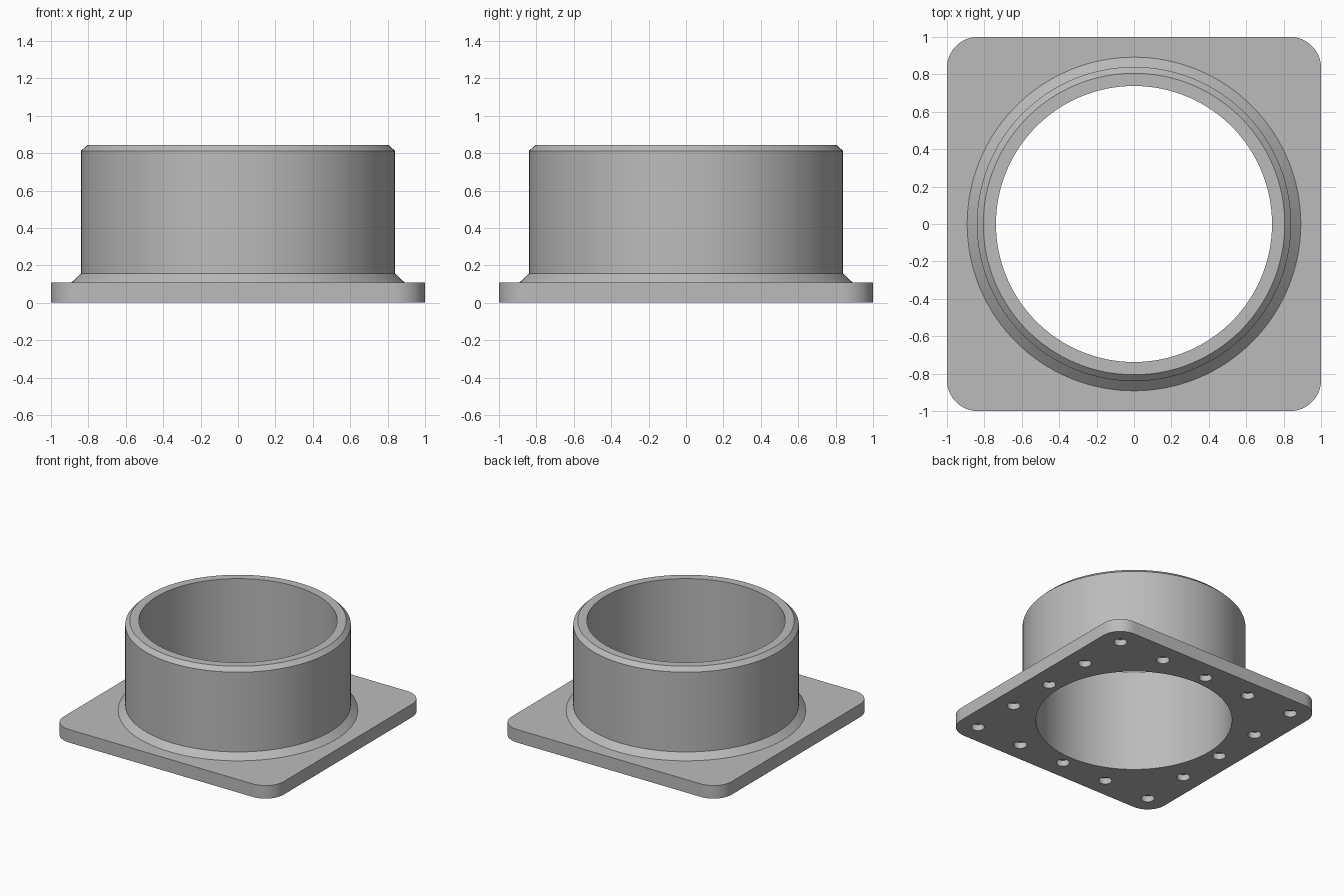
import bpy, bmesh, math

if "Cube" in bpy.data.objects:
    bpy.data.objects.remove(bpy.data.objects["Cube"])

PLATE_TOP = 0.107
CORNER = 0.165          # plate corner radius
BORE = 0.738            # radius of the through opening
HOLE_R, HOLE_DEPTH = 0.05, 0.05

grey = bpy.data.materials.new("grey metal")
grey.diffuse_color = (0.5, 0.5, 0.5, 1)
grey.use_nodes = True
grey.node_tree.nodes["Principled BSDF"].inputs["Base Color"].default_value = grey.diffuse_color


def make_object(name, bm):
    bmesh.ops.recalc_face_normals(bm, faces=bm.faces)
    mesh = bpy.data.meshes.new(name)
    bm.to_mesh(mesh)
    bm.free()
    mesh.materials.append(grey)
    ob = bpy.data.objects.new(name, mesh)
    bpy.context.collection.objects.link(ob)
    return ob


def stack(name, rings):
    """Closed solid skinned through rings of points, capped at both ends."""
    bm = bmesh.new()
    loops = [[bm.verts.new(p) for p in ring] for ring in rings]
    n = len(loops[0])
    for a, b in zip(loops, loops[1:]):
        for i in range(n):
            j = (i + 1) % n
            bm.faces.new((a[i], a[j], b[j], b[i]))
    bm.faces.new(loops[0])
    bm.faces.new(loops[-1])
    return make_object(name, bm)


def circle(r, z, n, cx=0, cy=0):
    return [(cx + r * math.cos(math.tau * i / n),
             cy + r * math.sin(math.tau * i / n), z) for i in range(n)]


def rounded_square(z, steps=12):
    pts = []
    c = 1 - CORNER
    for k, (sx, sy) in enumerate([(1, 1), (-1, 1), (-1, -1), (1, -1)]):
        for i in range(steps + 1):
            a = math.pi / 2 * (k + i / steps)
            pts.append((sx * c + CORNER * math.cos(a),
                        sy * c + CORNER * math.sin(a), z))
    return pts


def combine(target, tool, operation):
    mod = target.modifiers.new(operation.lower(), 'BOOLEAN')
    mod.operation, mod.object, mod.solver = operation, tool, 'EXACT'
    bpy.context.view_layer.objects.active = target
    bpy.ops.object.modifier_apply(modifier=mod.name)
    bpy.data.objects.remove(tool)


# Square base plate with rounded corners
flange = stack("flanged_collar", [rounded_square(0), rounded_square(PLATE_TOP)])

# Round collar with a sloped foot and a chamfered rim
profile = [(0.82, 0.05), (0.892, 0.05), (0.892, PLATE_TOP), (0.84, 0.156),
           (0.84, 0.811), (0.806, 0.844)]
collar = stack("collar", [circle(r, z, 128) for r, z in profile])
combine(flange, collar, 'UNION')

# Through opening
bore = stack("bore_cutter", [circle(BORE, -0.2, 128), circle(BORE, 1.2, 128)])
combine(flange, bore, 'DIFFERENCE')

# Blind bolt holes around the underside, five along each edge
pitch = 0.835 / 2
for ix in range(-2, 3):
    for iy in range(-2, 3):
        if max(abs(ix), abs(iy)) == 2:
            hole = stack("hole_cutter", [circle(HOLE_R, z, 32, ix * pitch, iy * pitch)
                                         for z in (-0.1, HOLE_DEPTH)])
            combine(flange, hole, 'DIFFERENCE')

# Smooth round walls, keep hard edges
bpy.ops.object.select_all(action='DESELECT')
flange.select_set(True)
bpy.context.view_layer.objects.active = flange
bpy.ops.object.shade_smooth_by_angle(angle=math.radians(25))
